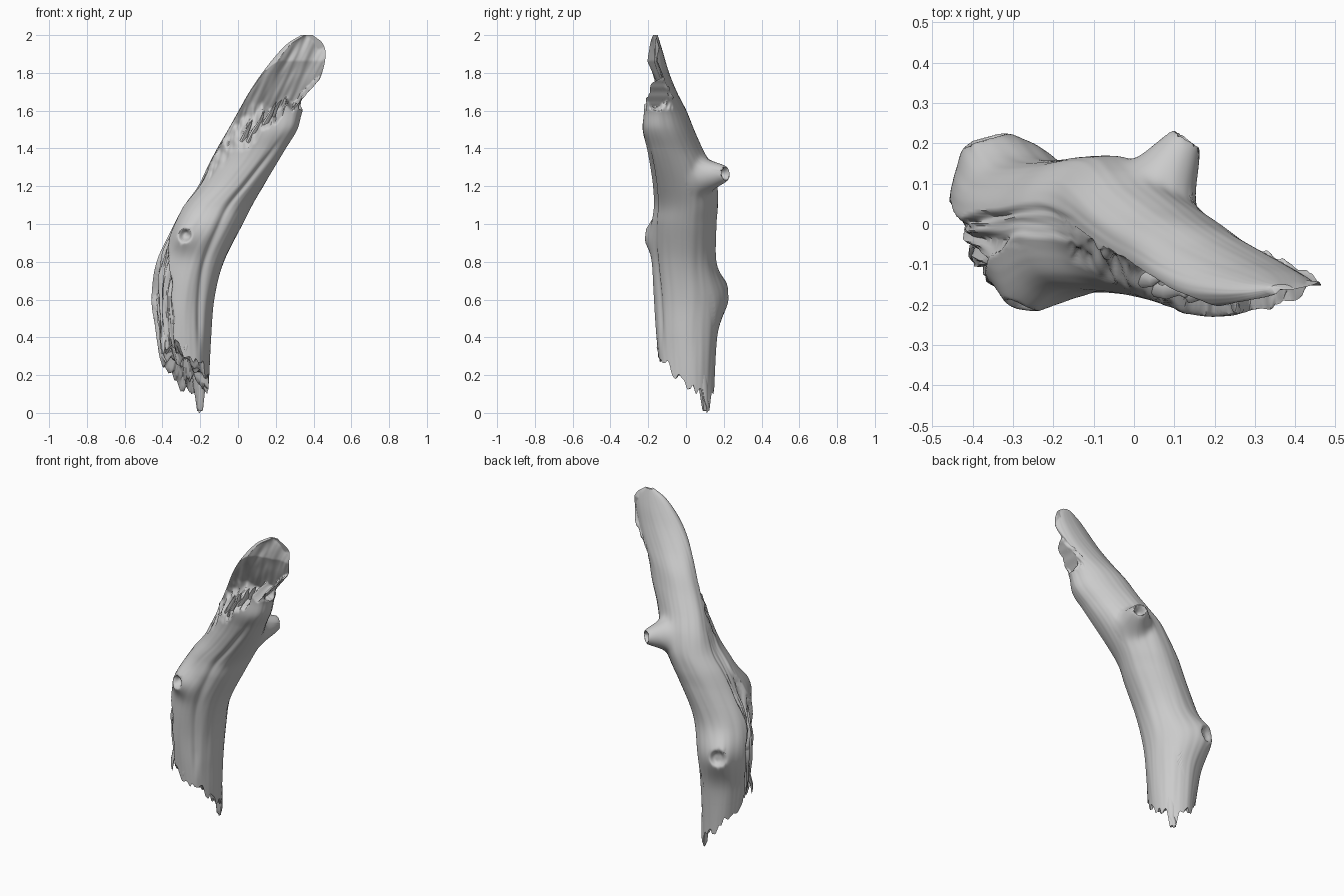
import bpy, bmesh, math, random
from mathutils import Vector, noise

if "Cube" in bpy.data.objects:
    bpy.data.objects.remove(bpy.data.objects["Cube"])

random.seed(4)
AROUND, ALONG = 170, 260

# trunk extents per height: z, x_min, x_max, y_min, y_max
ROWS = [
    (0.0, -.36, -.165, -.12, .145), (.2, -.40, -.155, -.14, .15),
    (.4, -.43, -.145, -.155, .16), (.6, -.45, -.125, -.165, .175),
    (.8, -.43, -.075, -.175, .155), (1.0, -.34, .02, -.175, .16),
    (1.1, -.285, .07, -.165, .168), (1.2, -.21, .13, -.17, .165),
    (1.3, -.16, .19, -.185, .135), (1.4, -.11, .25, -.205, .085),
    (1.5, -.055, .31, -.23, .04), (1.6, 0, .34, -.225, 0),
    (1.7, .06, .40, -.23, -.05), (1.8, .13, .443, -.235, -.09),
    (1.9, .21, .462, -.22, -.12), (1.96, .27, .445, -.2, -.138),
    (2.0, .335, .395, -.175, -.15)]

# knots: centre, facing direction, bulge height, bulge radius, hole depth, hole radius
KNOTS = [
    ((-.275, -.18, .94), (-.25, -1, 0), .06, .085, .04, .03),
    ((.10, .15, 1.26), (.45, .9, .1), .14, .07, .05, .028),
    ((-.34, .16, .62), (-.5, .85, .25), .075, .12, .03, .042)]


def smooth(a, b, v):
    t = min(1, max(0, (v - a) / (b - a)))
    return t * t * (3 - 2 * t)


def extents(z):
    """Smooth interpolation through the rows."""
    i = 0
    while i < len(ROWS) - 2 and z > ROWS[i + 1][0]:
        i += 1
    p, q = ROWS[i], ROWS[i + 1]
    o, r = ROWS[max(i - 1, 0)], ROWS[min(i + 2, len(ROWS) - 1)]
    h = q[0] - p[0]
    t = (z - p[0]) / h
    res = []
    for k in range(1, 5):
        m0 = (q[k] - o[k]) / (q[0] - o[0]) * h
        m1 = (r[k] - p[k]) / (r[0] - p[0]) * h
        res.append((2*t**3 - 3*t*t + 1) * p[k] + (t**3 - 2*t*t + t) * m0
                   + (3*t*t - 2*t**3) * q[k] + (t**3 - t*t) * m1)
    return res


def rough(x, y, z):
    return noise.noise(Vector((x, y, z)))


def end_height(x, y):
    """Slanted, splintered lower end."""
    z = .07 + .7 * (-.17 - x) + .7 * (.13 - y)
    z += .07 * rough(x * 24, y * 24, 1) + .03 * rough(x * 60, y * 60, 5)
    z -= .2 * max(0, 1 - math.hypot(x + .2, y - .11) / .04)
    return max(0, z)


def surface(a, z):
    x0, x1, y0, y1 = extents(z)
    c, s = math.cos(a), math.sin(a)
    cx, cy, rx, ry = (x0 + x1) / 2, (y0 + y1) / 2, (x1 - x0) / 2, (y1 - y0) / 2
    deg = math.degrees(a) % 360
    # long grain and a crease down the front
    k = 1.01 + .04 * rough(c * 2, s * 2, z * 2.2) + .01 * rough(c * 7, s * 7, z * 3)
    crease = 297 + 8 * math.sin(z * 4)
    k -= .08 * math.exp(-((deg - crease) / 7) ** 2) * smooth(.3, .5, z) * smooth(1.5, 1.3, z)
    # open rotten strip on the left side
    edge = 250 - 58 * smooth(.6, 1.1, z) + 8 * rough(z * 9, 2, 0)
    back = 168 - 6 * smooth(.8, 1.2, z) + 8 * rough(z * 7, 9, 0)
    strip = smooth(back, back + 6, deg) * smooth(edge, edge - 6, deg)
    strip *= (1 - .6 * smooth(.8, 1.1, z)) * smooth(1.35, 1.15, z)
    k -= strip * (.19 + .2 * rough(c * 7, s * 7, z * 4) + .04 * rough(c * 20, s * 20, z * 9))
    # cross-section leans to the back left in the upper half
    skew = .33 * smooth(1.05, 1.4, z) * smooth(1.9, 1.5, z)
    p = Vector((cx + rx * math.cos(a + skew) * k, cy + ry * s * k, z))
    # upper front is snapped away, leaving a shell at the back
    jag = .06 * rough(p.x * 18, 3, p.y * 18) + .02 * rough(p.x * 45, 8, p.y * 45)
    brk = 1.25 + .82 * (p.x + .15) + jag
    w = .22 - .17 * smooth(.05, .25, p.x)
    side = (p.x - cx) / rx
    inner = max(-.16, -.065 - .36 * (z - 1.6))
    inner += .02 * rough(p.x * 14 - z * 6, z * 3, 2) + .006 * rough(p.x * 35 - z * 17, z * 9, 4)
    inner += .03 * max(-1, min(1, side)) - .012 * side ** 2
    inner = min(inner, y1 - .012)
    if p.y < inner:
        b = smooth(brk, brk + w, z)
        p.y += (inner - p.y) * b
        p.y += .03 * rough(p.x * 25, z * 20, 6) * 4 * b * (1 - b)
    # right edge of the shell is notched in above the ledge
    limit = .285 + .9 * (z - 1.6) + .01 * rough(z * 25, 1, 1)
    if p.x > limit and z > 1.5:
        p.x += (limit - p.x) * smooth(1.6 + jag, 1.64 + jag, z)
    # knot bulges with hollow centres
    for pos, d, h, r, depth, hr in KNOTS:
        d = Vector(d).normalized()
        v = p - Vector(pos)
        dist = (v - d * v.dot(d)).length
        if v.dot(d) > -.12 and dist < r * 2.5:
            e = 3 if r < .08 else 2
            p += d * (h * math.exp(-(dist / r) ** e)
                      - (h * .2 + depth) * math.exp(-(dist / hr) ** 4))
    return p


# main branch: rough lower end cap followed by the lofted sides
bm = bmesh.new()
angles = [2 * math.pi * i / AROUND for i in range(AROUND)]
starts = []
for a in angles:
    z = .2
    for _ in range(4):
        q = surface(a, z)
        z = .5 * z + .5 * end_height(q.x, q.y)
    starts.append(z)
base = [surface(a, z) for a, z in zip(angles, starts)]
mid = sum(base, Vector()) / AROUND
rings = []
for s in (.12, .3, .45, .6, .72, .82, .91):
    ring = []
    for b in base:
        q = mid.lerp(b, s)
        h = end_height(q.x, q.y) + .05 * (1 - s)
        q.z = h + (b.z - h) * s ** 6
        ring.append(bm.verts.new(q))
    rings.append(ring)
for j in range(ALONG + 1):
    t = j / ALONG
    rings.append([bm.verts.new(surface(a, z + (2 - z) * t))
                  for a, z in zip(angles, starts)])
for lo, hi in zip(rings, rings[1:]):
    for i in range(AROUND):
        n = (i + 1) % AROUND
        bm.faces.new((lo[i], lo[n], hi[n], hi[i]))
bm.faces.new(rings[0][::-1])
bm.faces.new(rings[-1])
bmesh.ops.recalc_face_normals(bm, faces=bm.faces)


def make_object(name, bm):
    me = bpy.data.meshes.new(name)
    bm.to_mesh(me)
    bm.free()
    ob = bpy.data.objects.new(name, me)
    bpy.context.collection.objects.link(ob)
    bpy.context.view_layer.objects.active = ob
    ob.select_set(True)
    bpy.ops.object.shade_smooth_by_angle(angle=math.radians(50))
    ob.select_set(False)


make_object("broken_branch", bm)


def splinter(name, a, b, r):
    """Ragged tapering sliver from a to b."""
    a, b = Vector(a), Vector(b)
    d = b - a
    rot = d.to_track_quat('Z', 'Y')
    bm = bmesh.new()
    loops = []
    for t, s in ((0, 1), (.35, .95), (.65, .6), (.85, .4), (1, .1)):
        off = rot @ Vector((random.uniform(-.2, .2), random.uniform(-.2, .2), 0)) * r
        loops.append([bm.verts.new(a + d * t + off + rot @ Vector(
            (math.cos(k * math.pi / 4) * r * s, math.sin(k * math.pi / 4) * r * s * .6, 0)))
            for k in range(8)])
    for lo, hi in zip(loops, loops[1:]):
        for k in range(8):
            bm.faces.new((lo[k], lo[k - 7], hi[k - 7], hi[k]))
    bm.faces.new(loops[0][::-1])
    bm.faces.new(loops[-1])
    make_object(name, bm)


# splinters at the lower end and along the snapped ledge
splinter("lower_tip", (-.205, .1, .2), (-.2, .112, 0), .032)
splinter("lower_sliver_left", (-.38, -.06, .5), (-.40, -.09, .31), .025)
splinter("lower_sliver_front", (-.27, -.12, .5), (-.28, -.15, .32), .03)
for i, (x, y, z) in enumerate([(.31, -.17, 1.64), (.26, -.20, 1.60), (.20, -.18, 1.65),
                               (.14, -.17, 1.60), (.08, -.14, 1.55), (.23, -.15, 1.66)]):
    splinter(f"ledge_splinter_{i + 1}", (x - .08, y + .02, z - .17), (x, y, z), .03)
